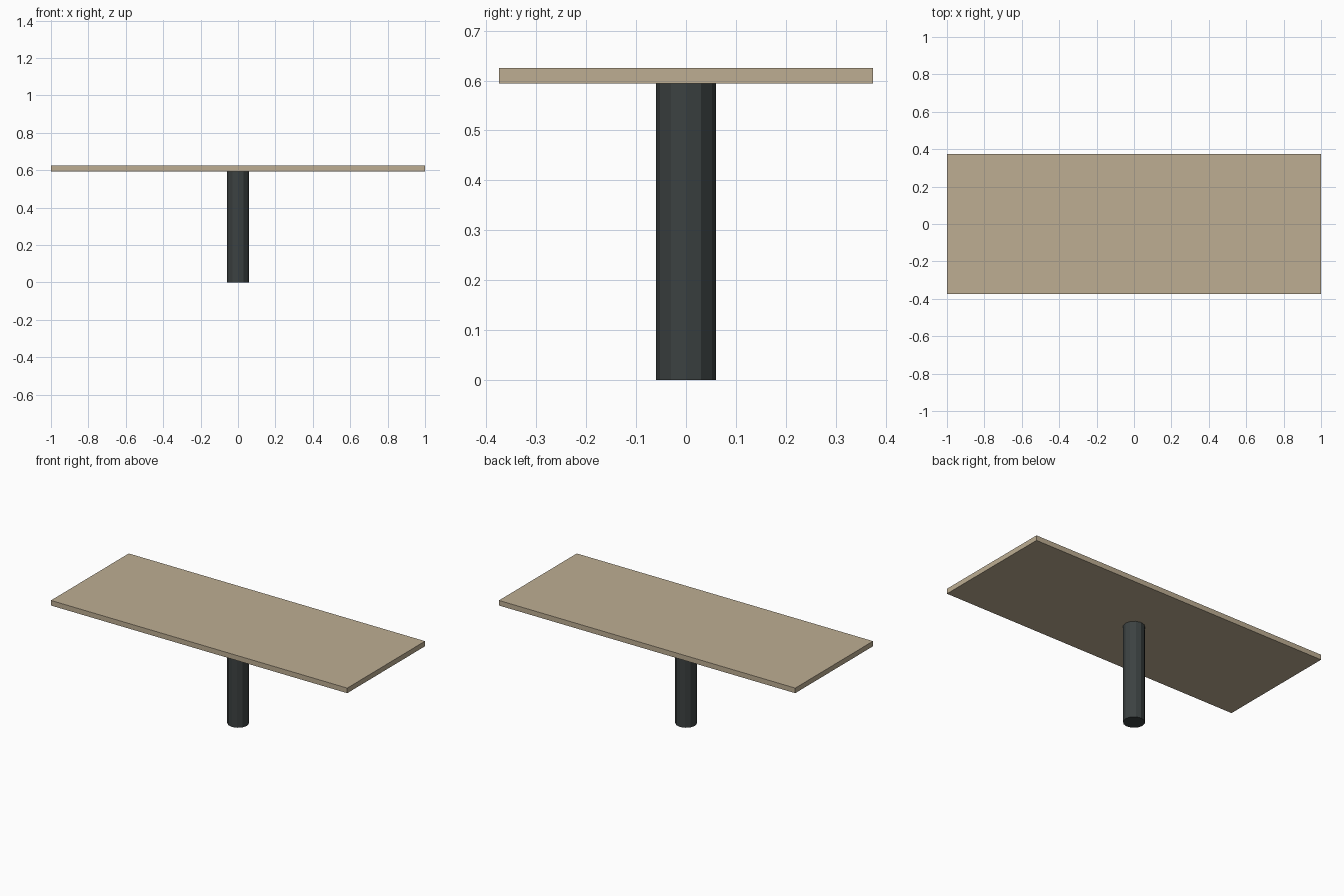
import bpy

default = bpy.data.objects.get("Cube")
if default:
    bpy.data.objects.remove(default, do_unlink=True)

TOP_Z, THICKNESS = 0.625, 0.031
LENGTH, DEPTH = 2.0, 0.75
POST_RADIUS, POST_SIDES = 0.06, 12


def make_material(name, rgb):
    mat = bpy.data.materials.new(name)
    mat.use_nodes = True
    color = (*rgb, 1.0)
    mat.diffuse_color = color
    bsdf = next(n for n in mat.node_tree.nodes if n.type == "BSDF_PRINCIPLED")
    bsdf.inputs["Base Color"].default_value = color
    return mat


def finish(name, mat):
    obj = bpy.context.object
    obj.name = name
    obj.data.materials.append(mat)
    return obj


wood = make_material("pale wood", (0.51, 0.42, 0.29))
metal = make_material("dark grey metal", (0.045, 0.054, 0.054))

# Flat rectangular table top
bpy.ops.mesh.primitive_cube_add(size=1, location=(0, 0, TOP_Z - THICKNESS / 2))
top = finish("table_top", wood)
top.scale = (LENGTH, DEPTH, THICKNESS)
bpy.ops.object.transform_apply(location=False, rotation=False, scale=True)

# Faceted central post, from the floor to the underside of the top
post_height = TOP_Z - THICKNESS
bpy.ops.mesh.primitive_cylinder_add(
    vertices=POST_SIDES, radius=POST_RADIUS, depth=post_height,
    location=(0, 0, post_height / 2))
finish("centre_post", metal)
